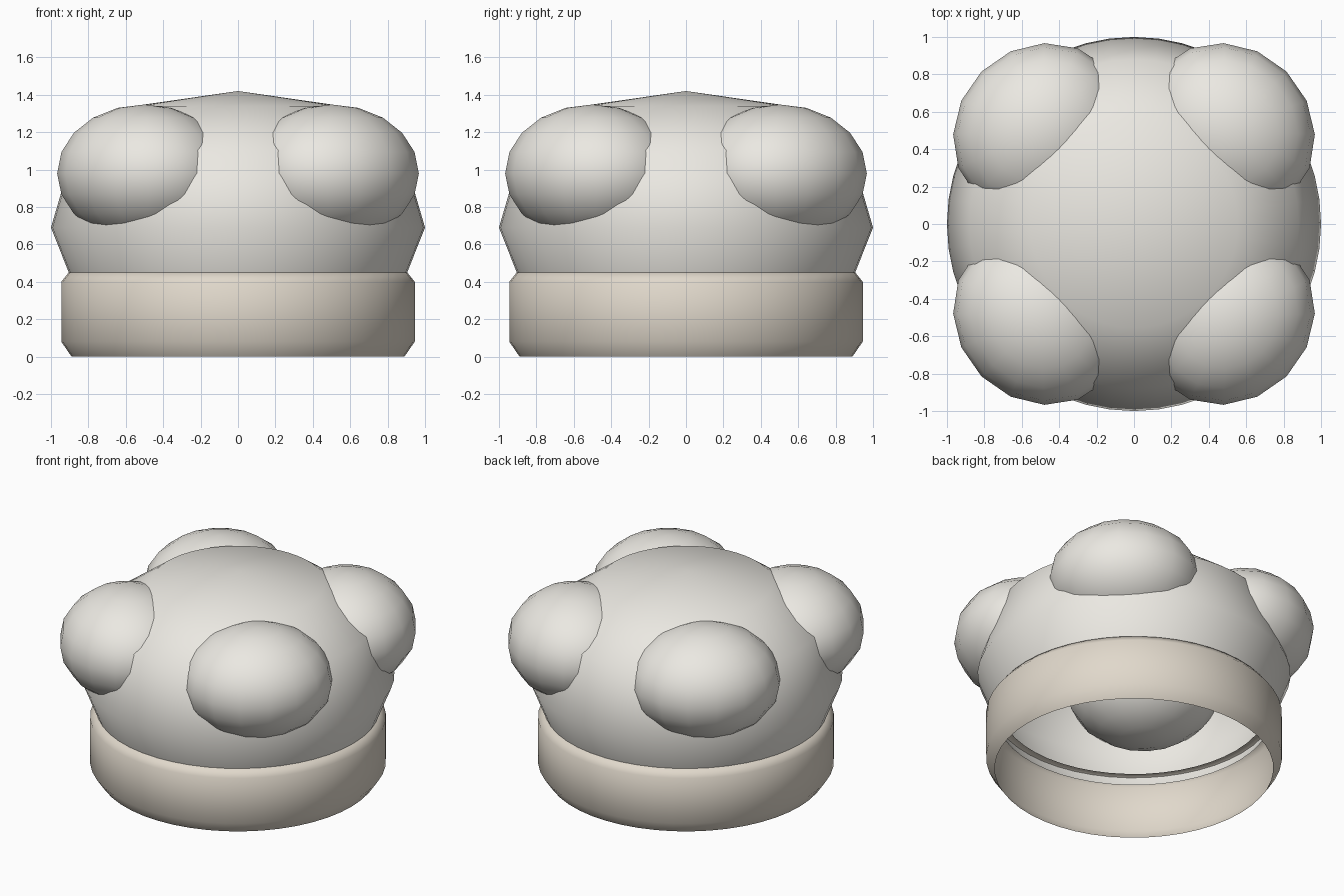
import bpy, bmesh, math

if "Cube" in bpy.data.objects:
    bpy.data.objects.remove(bpy.data.objects["Cube"])


def material(name, color):
    m = bpy.data.materials.new(name)
    m.diffuse_color = color
    m.use_nodes = True
    m.node_tree.nodes["Principled BSDF"].inputs["Base Color"].default_value = m.diffuse_color
    return m


def finish(bm, name, mat):
    me = bpy.data.meshes.new(name)
    bm.to_mesh(me)
    bm.free()
    for p in me.polygons:
        p.use_smooth = True
    me.materials.append(mat)
    ob = bpy.data.objects.new(name, me)
    bpy.context.collection.objects.link(ob)
    return ob


def lathe(name, profile, mat, sides=48):
    """Revolve (radius, height) points, listed bottom to top, around z."""
    bm = bmesh.new()
    rings = []
    for r, z in profile:
        if r == 0:
            rings.append([bm.verts.new((0, 0, z))] * sides)
        else:
            rings.append([bm.verts.new((r * math.cos(2 * math.pi * i / sides),
                                        r * math.sin(2 * math.pi * i / sides), z))
                          for i in range(sides)])
    for lo, hi in zip(rings, rings[1:]):
        for i in range(sides):
            j = (i + 1) % sides
            quad = [lo[i], lo[j], hi[j], hi[i]]
            bm.faces.new(list(dict.fromkeys(quad)))
    return finish(bm, name, mat)


cloth = material("cloth", (0.83, 0.81, 0.76, 1))
trim = material("trim", (0.75, 0.69, 0.60, 1))

# Head band, open underneath, with a small inward lip at the top
lathe("hat_band", [(0.89, 0), (0.945, 0.08), (0.945, 0.40), (0.905, 0.45), (0.855, 0.45)], trim)

# Hollow crown, starting slightly inside the band
lathe("hat_crown", [(0.877, 0.38), (1.0, 0.69), (0.88, 1.10), (0.555, 1.34), (0, 1.42)], cloth)

# Four puffs on the diagonals, wider than deep
for i, name in enumerate(["back_right", "back_left", "front_left", "front_right"]):
    bm = bmesh.new()
    bmesh.ops.create_uvsphere(bm, u_segments=16, v_segments=10, radius=1)
    ob = finish(bm, "puff_" + name, cloth)
    a = math.radians(45 + 90 * i)
    ob.location = (0.707 * math.cos(a), 0.707 * math.sin(a), 0.98)
    ob.rotation_euler = (0, 0, a)
    ob.scale = (0.446, 0.488, 0.368)
